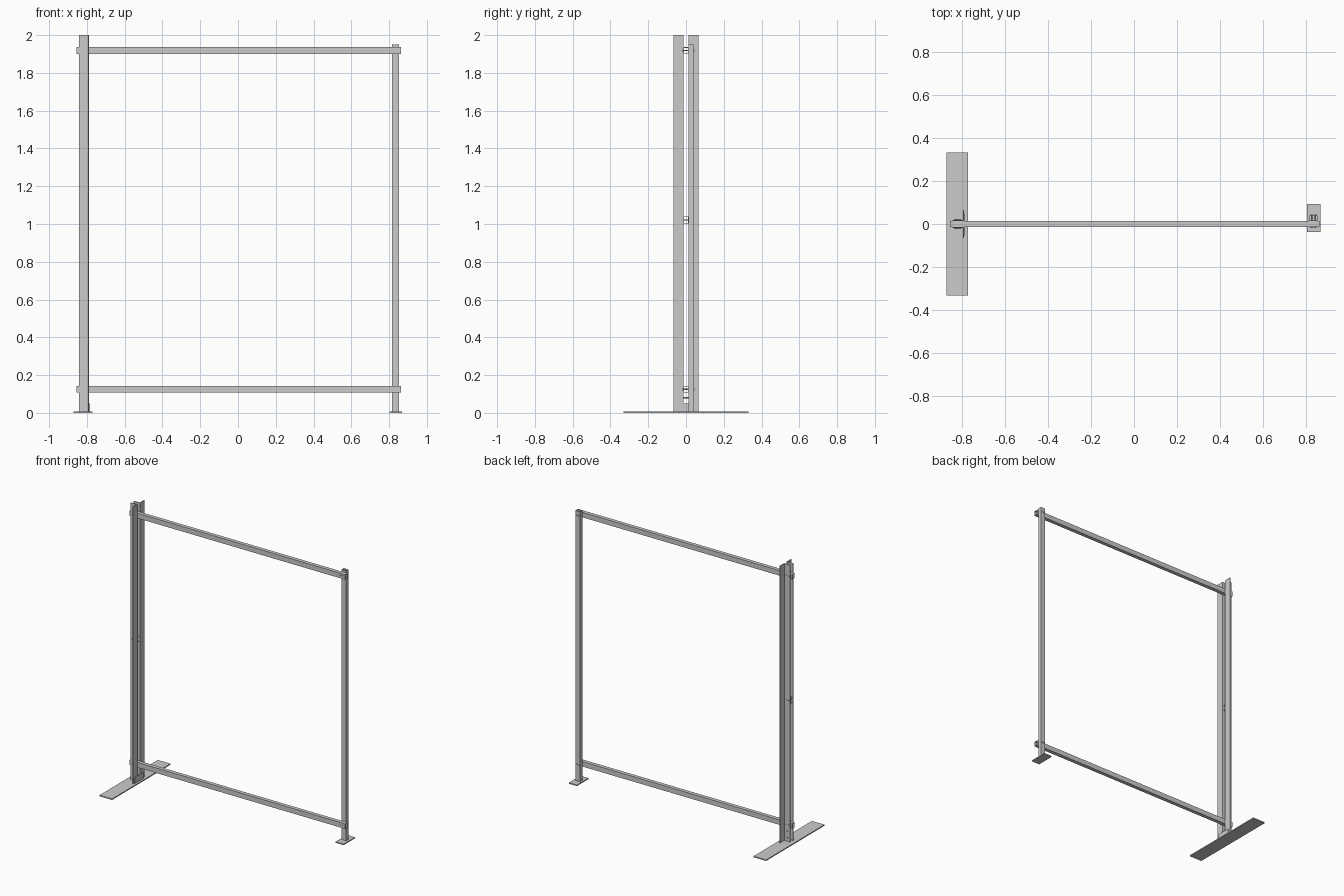
import bpy, bmesh, math
from mathutils import Matrix

if "Cube" in bpy.data.objects:
    bpy.data.objects.remove(bpy.data.objects["Cube"])


def mesh_object(name, bm):
    bmesh.ops.recalc_face_normals(bm, faces=bm.faces)
    me = bpy.data.meshes.new(name)
    bm.to_mesh(me)
    bm.free()
    ob = bpy.data.objects.new(name, me)
    bpy.context.collection.objects.link(ob)
    return ob


def box(name, x0, x1, y0, y1, z0, z1):
    bm = bmesh.new()
    bmesh.ops.create_cube(bm, size=1)
    for v in bm.verts:
        v.co = ((x0, x1)[v.co.x > 0], (y0, y1)[v.co.y > 0], (z0, z1)[v.co.z > 0])
    return mesh_object(name, bm)


def prism(name, pts, z0, z1):
    bm = bmesh.new()
    f = bm.faces.new([bm.verts.new((x, y, z0)) for x, y in pts])
    r = bmesh.ops.extrude_face_region(bm, geom=[f])
    for v in r["geom"]:
        if isinstance(v, bmesh.types.BMVert):
            v.co.z = z1
    return mesh_object(name, bm)


def tube(name, axis, a0, a1, u0, u1, v0, v1, t=0.003):
    """Open rectangular tube along x or z; u, v are the other two axes in order."""
    bm = bmesh.new()

    def ring(a, i):
        pts = [(u0 + i, v0 + i), (u1 - i, v0 + i), (u1 - i, v1 - i), (u0 + i, v1 - i)]
        return [bm.verts.new((a, u, v) if axis == "x" else (u, v, a)) for u, v in pts]
    rings = [ring(a0, 0), ring(a1, 0), ring(a1, t), ring(a0, t)]
    for k in range(4):
        p, q = rings[k], rings[(k + 1) % 4]
        for i in range(4):
            j = (i + 1) % 4
            bm.faces.new((p[i], p[j], q[j], q[i]))
    return mesh_object(name, bm)


def bolt(name, x, z, y0, y1):
    """Through bolt along y with a hex head at both ends."""
    bm = bmesh.new()
    rot = Matrix.Rotation(math.pi / 2, 4, "X")
    parts = [(0.003, 12, y0, y1), (0.006, 6, y0 - 0.004, y0), (0.006, 6, y1, y1 + 0.004)]
    for r, n, a, b in parts:
        m = Matrix.Translation((x, (a + b) / 2, z)) @ rot
        bmesh.ops.create_cone(bm, cap_ends=True, segments=n, radius1=r, radius2=r,
                              depth=b - a, matrix=m)
    return mesh_object(name, bm)


G = 0.0135   # half the rail depth
T = 0.005    # steel thickness
P = 0.008    # base plate thickness

# Base plates
box("left_base_plate", -0.87, -0.77, -0.332, 0.332, 0, P)
box("right_base_plate", 0.803, 0.867, -0.037, 0.093, 0, P)

# Left upright: two angle profiles back to back with a gap for the rails
for side, s in (("front", -1), ("back", 1)):
    pts = [(-0.842, G), (-0.79, G), (-0.79, 0.066), (-0.79 - T, 0.066),
           (-0.79 - T, G + T), (-0.842, G + T)]
    prism(f"left_post_angle_{side}", [(x, s * y) for x, y in pts], P, 2.0)

# Right upright behind the rails
tube("right_post", "z", P, 1.95, 0.815, 0.852, G, 0.04)

# Rails and the short spacer in the left upright
for name, z in (("lower_rail", 0.107), ("upper_rail", 1.90)):
    tube(name, "x", -0.855, 0.862, -G, G, z, z + 0.036)
tube("middle_spacer", "x", -0.84, -0.797, -G, G, 1.002, 1.04)

# Foot bracket at the left upright
box("foot_bracket", -0.79, -0.784, -0.053, 0.048, P, 0.05)

# Bolts
for z in (0.125, 1.021, 1.918):
    for x in (-0.83, -0.809):
        bolt("left_post_bolt", x, z, -G - T, G + T)
for z in (0.035, 0.08):
    bolt("foot_bolt", -0.82, z, -G - T, G + T)
for z in (0.125, 1.918):
    for x in (0.825, 0.842):
        bolt("right_post_bolt", x, z, -G, 0.04)
